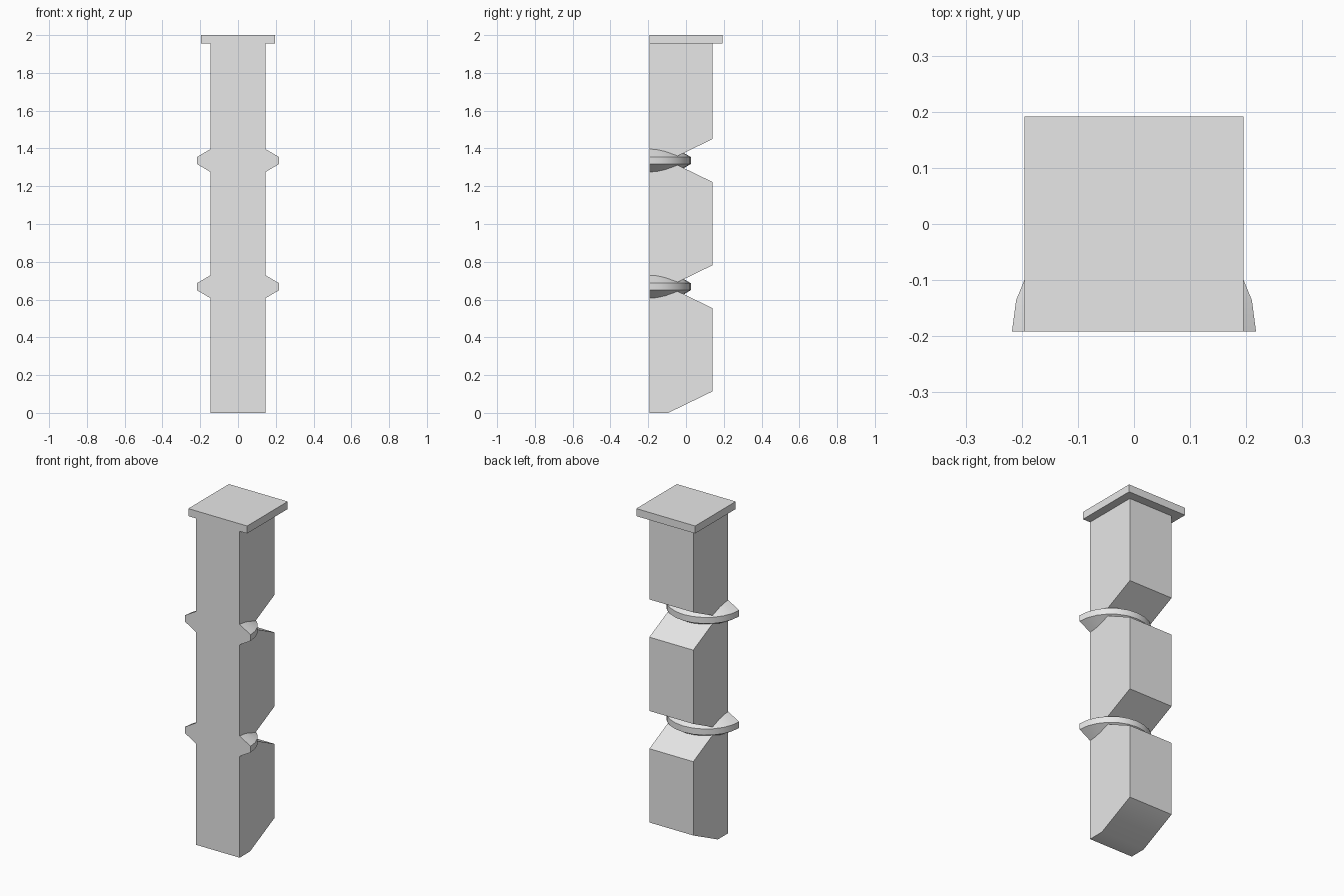
import bpy
import bmesh
from math import sin, cos, pi, radians

cube = bpy.data.objects.get("Cube")
if cube:
    bpy.data.objects.remove(cube, do_unlink=True)

grey = bpy.data.materials.new("light grey")
grey.use_nodes = True
grey.diffuse_color = (0.8, 0.8, 0.8, 1)
grey.node_tree.nodes["Principled BSDF"].inputs["Base Color"].default_value = (0.8, 0.8, 0.8, 1)

FRONT = -0.192      # flat front plane shared by all parts
BACK = 0.139        # back of the post
ROOT = -0.094       # deepest point of the notches
NOTCH = 0.113       # half height of a notch at the back
CAP_BASE = 1.955
LEVELS = (0.668, 1.336)


def loft(name, sections, closed):
    """Join matching cross-sections with quads and cap both ends."""
    bm = bmesh.new()
    rows = [[bm.verts.new(p) for p in s] for s in sections]
    n = len(rows[0])
    for a, b in zip(rows, rows[1:]):
        for i in range(n):
            j = (i + 1) % n
            bm.faces.new((a[i], a[j], b[j], b[i]))
    if closed:
        bm.faces.new(rows[0])
        bm.faces.new(rows[-1])
    bmesh.ops.recalc_face_normals(bm, faces=bm.faces)
    mesh = bpy.data.meshes.new(name)
    bm.to_mesh(mesh)
    bm.free()
    mesh.materials.append(grey)
    obj = bpy.data.objects.new(name, mesh)
    bpy.context.collection.objects.link(obj)
    bpy.ops.object.select_all(action='DESELECT')
    obj.select_set(True)
    bpy.context.view_layer.objects.active = obj
    bpy.ops.object.shade_smooth_by_angle(angle=radians(30))
    return obj


# Post: side profile with V notches in the back, extruded across x
profile = [(FRONT, 0), (ROOT, 0), (BACK, NOTCH)]
for z in LEVELS:
    profile += [(BACK, z - NOTCH), (ROOT, z), (BACK, z + NOTCH)]
profile += [(BACK, CAP_BASE), (FRONT, CAP_BASE)]
loft("post", [[(x, y, z) for y, z in profile] for x in (-0.1455, 0.1455)], True)

# Square cap, flush with the front
cap = [(FRONT, CAP_BASE), (-FRONT, CAP_BASE), (-FRONT, 2), (FRONT, 2)]
loft("top_cap", [[(x, y, z) for y, z in cap] for x in (-0.195, 0.195)], True)

# Half-round tapered collars sitting in the notches
HUB, RIM, STEPS = 0.14, 0.2175, 12
for name, level in zip(("lower_collar", "upper_collar"), LEVELS):
    ring = [(HUB, 0.064), (RIM, 0.0185), (RIM, -0.0185), (HUB, -0.064)]
    loft(name, [[(r * cos(pi * i / STEPS), FRONT + r * sin(pi * i / STEPS), level + h)
                 for r, h in ring] for i in range(STEPS + 1)], True)
